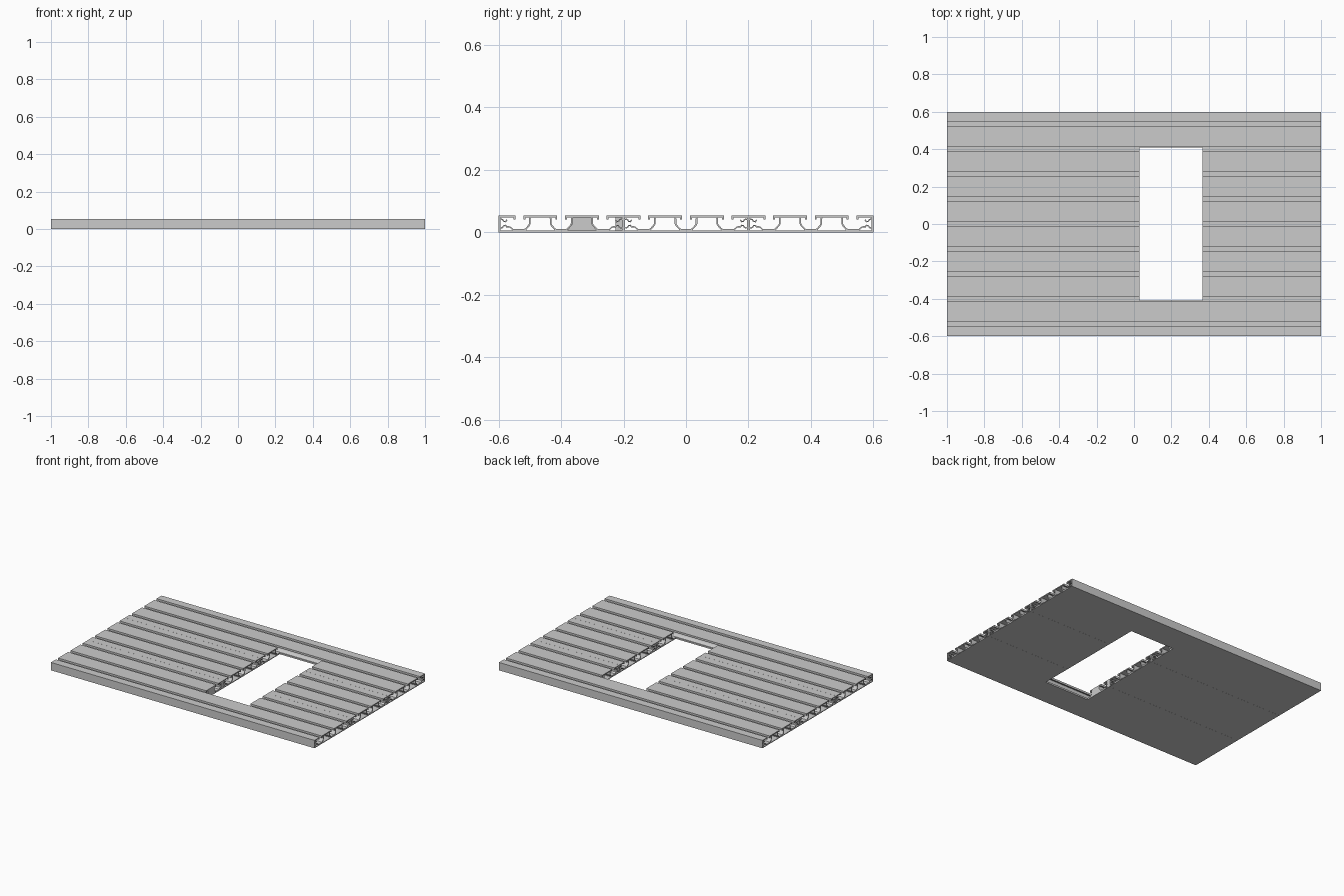
import bpy, bmesh
from mathutils import Vector

if "Cube" in bpy.data.objects:
    bpy.data.objects.remove(bpy.data.objects["Cube"])

HOLE_X0, HOLE_X1, HOLE_Y = 0.03, 0.365, 0.41
TOP, T = 0.054, 0.006


def prism(bm, pts, x0, x1):
    """Extrude a closed (y, z) outline along x."""
    a = [bm.verts.new((x0, y, z)) for y, z in pts]
    b = [bm.verts.new((x1, y, z)) for y, z in pts]
    bm.faces.new(a[::-1])
    bm.faces.new(b)
    n = len(pts)
    for i in range(n):
        j = (i + 1) % n
        bm.faces.new((a[i], a[j], b[j], b[i]))


def run(bm, pts):
    """Extrude over the full length, leaving out the window opening."""
    ys = [p[0] for p in pts]
    if min(ys) >= HOLE_Y - 1e-6 or max(ys) <= -HOLE_Y + 1e-6:
        prism(bm, pts, -1, 1)
    else:
        prism(bm, pts, -1, HOLE_X0)
        prism(bm, pts, HOLE_X1, 1)


def box(bm, y0, y1, z0, z1):
    cuts = [y0] + [c for c in (-HOLE_Y, HOLE_Y) if y0 < c < y1] + [y1]
    for a, b in zip(cuts, cuts[1:]):
        run(bm, [(a, z0), (b, z0), (b, z1), (a, z1)])


def strip(bm, path, t):
    """Extrude a mitred strip of thickness t along a (y, z) path."""
    p = [Vector(q) for q in path]
    left, right = [], []
    for i, q in enumerate(p):
        d0 = (q - p[max(i - 1, 0)]) if i else (p[1] - q)
        d1 = (p[i + 1] - q) if i < len(p) - 1 else d0
        n0 = Vector((-d0.y, d0.x)).normalized()
        n1 = Vector((-d1.y, d1.x)).normalized()
        m = (n0 + n1).normalized()
        m *= t / 2 / m.dot(n0)
        left.append(tuple(q + m))
        right.append(tuple(q - m))
    run(bm, left + right[::-1])


def finish(bm, name):
    bmesh.ops.recalc_face_normals(bm, faces=bm.faces[:])
    me = bpy.data.meshes.new(name)
    bm.to_mesh(me)
    bm.free()
    bpy.context.collection.objects.link(bpy.data.objects.new(name, me))


def leg(bm, c, s):
    # sloping web from the flange down to the trough floor
    strip(bm, [(c + s * y, z) for y, z in
               ((0.030, TOP - 0.003), (0.033, 0.044), (0.033, 0.028),
                (0.036, 0.022), (0.045, 0.012), (0.050, 0.008))], 0.005)


def lip(bm, c, s):
    # hooked lip beside a slot
    y0, y1 = sorted((c + s * 0.048, c + s * 0.0542))
    box(bm, y0, y1, TOP - 0.013, TOP - T)


def panel(name, c):
    bm = bmesh.new()
    # bottom skin
    box(bm, c - 0.1997, c + 0.1997, 0, 0.005)
    # trough floors under the slots
    for k in (-1, 0, 1):
        y = c + k * 0.1333
        box(bm, y - 0.022, y + 0.022, 0.005, 0.0105)
    # full ribs
    for r in (-0.0667, 0.0667):
        box(bm, c + r - 0.0542, c + r + 0.0542, TOP - T, TOP)
        for s in (-1, 1):
            leg(bm, c + r, s)
            lip(bm, c + r, s)
    # edge half ribs with side wall and screw port
    for s in (-1, 1):
        e = c + s * 0.1997
        y0, y1 = sorted((e, e - s * 0.0542))
        box(bm, y0, y1, TOP - T, TOP)
        y0, y1 = sorted((e, e - s * 0.005))
        box(bm, y0, y1, 0.005, TOP - T)
        lip(bm, e, -s)
        for zs in (-1, 1):
            strip(bm, [(e - s * y, 0.028 + zs * z) for y, z in
                       ((0.005, 0.014), (0.012, 0.013), (0.016, 0.007),
                        (0.022, 0.006), (0.026, 0.012))], 0.004)
        strip(bm, [(e - s * y, z) for y, z in
                   ((0.026, 0.018), (0.036, 0.017), (0.046, 0.008))], 0.004)
    finish(bm, name)


for name, c in (("front_panel", -0.4), ("middle_panel", 0), ("back_panel", 0.4)):
    panel(name, c)

# closing plates inside two of the hollow chambers, at the window edge
bm = bmesh.new()
prism(bm, [(-0.38, 0.005), (-0.286, 0.005), (-0.302, 0.026), (-0.302, 0.048),
           (-0.364, 0.048), (-0.364, 0.026)], HOLE_X0 - 0.004, HOLE_X0)
prism(bm, [(-0.225, 0.005), (-0.2, 0.005), (-0.2, 0.048), (-0.225, 0.048)],
      HOLE_X0 - 0.004, HOLE_X0)
finish(bm, "chamber_plates")
